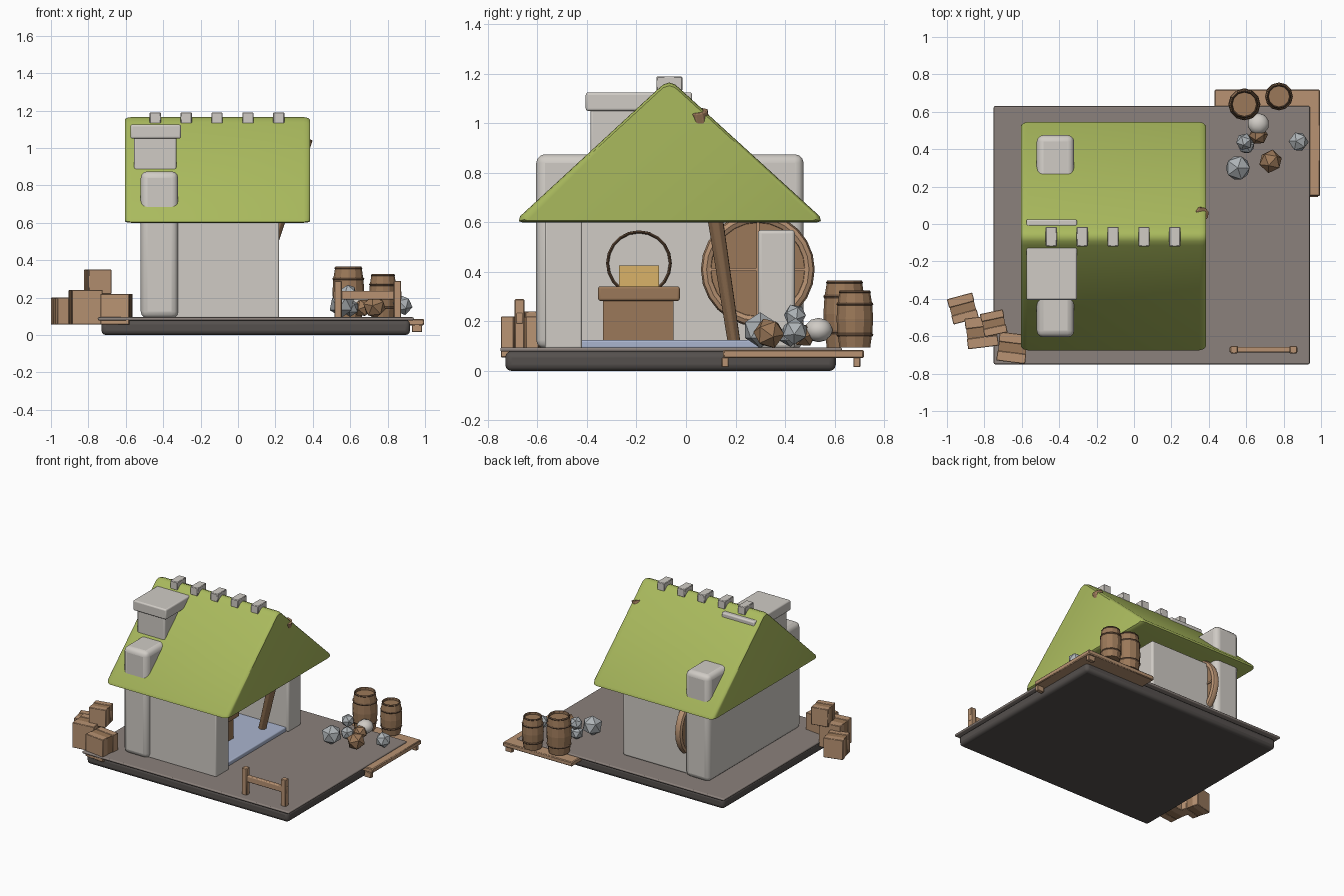
import bpy, bmesh, math
from mathutils import Vector, Matrix

if "Cube" in bpy.data.objects:
    bpy.data.objects.remove(bpy.data.objects["Cube"])

def mat(name, c):
    m = bpy.data.materials.new(name)
    m.diffuse_color = (*c, 1)
    m.use_nodes = True
    m.node_tree.nodes["Principled BSDF"].inputs["Base Color"].default_value = m.diffuse_color
    return m

STONE = mat("pale_stone", (.63, .60, .56))
ROOF = mat("green_roof", (.40, .49, .11))
GROUND = mat("ground", (.26, .22, .20))
DARK = mat("dark_base", (.09, .08, .075))
WOOD = mat("wood", (.48, .29, .17))
BROWN = mat("brown_wood", (.33, .19, .10))
DEEP = mat("deep_wood", (.14, .08, .045))
FLOOR = mat("blue_floor", (.40, .46, .62))
GOLD = mat("ember", (.70, .45, .14))
GREY = mat("grey_rock", (.42, .45, .47))

def make(name, bm, m, bevel=0, smooth=False, segs=3):
    bmesh.ops.recalc_face_normals(bm, faces=bm.faces)
    me = bpy.data.meshes.new(name)
    bm.to_mesh(me)
    bm.free()
    ob = bpy.data.objects.new(name, me)
    bpy.context.collection.objects.link(ob)
    me.materials.append(m)
    if bevel:
        b = ob.modifiers.new("bevel", 'BEVEL')
        b.width, b.segments = bevel, segs
    if smooth:
        bpy.ops.object.select_all(action='DESELECT')
        ob.select_set(True)
        bpy.context.view_layer.objects.active = ob
        bpy.ops.object.shade_smooth_by_angle(angle=math.radians(40))
    return ob

def box(name, x, y, z, m, bevel=0, rot=0, segs=3):
    """Box from (min, max) pairs, turned about its own vertical axis."""
    bm = bmesh.new()
    size = [b - a for a, b in (x, y, z)]
    bmesh.ops.create_cube(bm, size=1, matrix=Matrix.Diagonal((*size, 1)))
    ob = make(name, bm, m, bevel, bevel > 0, segs)
    ob.location = [(a + b) / 2 for a, b in (x, y, z)]
    ob.rotation_euler.z = math.radians(rot)
    return ob

def rod(name, p, q, r1, r2, n, m, bevel=0, smooth=True):
    p, q = Vector(p), Vector(q)
    d = q - p
    bm = bmesh.new()
    bmesh.ops.create_cone(bm, cap_ends=True, segments=n, radius1=r1, radius2=r2, depth=d.length,
                          matrix=Matrix.Translation((p + q) / 2) @ d.to_track_quat('Z', 'Y').to_matrix().to_4x4())
    return make(name, bm, m, bevel, smooth)

def lathe(name, profile, n, m, smooth=False, closed=False):
    """Revolve (radius, z) points about z; closed profiles make rings."""
    bm = bmesh.new()
    rings = [[bm.verts.new((r * math.cos(t), r * math.sin(t), z))
              for t in (2 * math.pi * i / n for i in range(n))] for r, z in profile]
    pairs = list(zip(rings, rings[1:])) + ([(rings[-1], rings[0])] if closed else [])
    for a, b in pairs:
        for i in range(n):
            j = (i + 1) % n
            bm.faces.new((a[i], a[j], b[j], b[i]))
    if not closed:
        bm.faces.new(rings[0])
        bm.faces.new(rings[-1])
    return make(name, bm, m, 0, smooth)

def ring_profile(r, w, h, z=0, n=8):
    return [(r + w * math.cos(2 * math.pi * i / n), z + h * math.sin(2 * math.pi * i / n)) for i in range(n)]

# Ground slab
box("base_slab", (-.73, .92), (-.73, .605), (0, .08), DARK, .025)
box("ground_plate", (-.75, .94), (-.75, .63), (.078, .095), GROUND, .007)

# Walls and chimney
box("side_wall_block", (-.52, -.32), (-.605, .475), (.09, .875), STONE, .035)
box("front_wall", (-.5, .22), (-.57, -.42), (.09, .66), STONE, .008)
box("back_wall", (-.5, .21), (.29, .44), (.09, .57), STONE, .015)
box("interior_floor", (-.4, .19), (-.43, .30), (.09, .125), FLOOR, .008)
box("chimney_stack", (-.555, -.33), (-.385, 0), (.75, 1.06), STONE, .01)
box("chimney_cap", (-.575, -.305), (-.405, .025), (1.05, 1.125), STONE, .01)

# Roof: rounded gable profile lofted along x, with softened ends
profile = [(-.675, .605), (-.67, .625), (-.115, 1.137), (-.092, 1.157), (-.068, 1.165),
           (-.044, 1.157), (-.021, 1.137), (.54, .625), (.545, .605), (.53, .6), (-.66, .6)]
bm = bmesh.new()
loops = []
for x, s in ((-.605, .965), (-.599, .98), (-.588, .993), (-.57, 1), (.35, 1), (.368, .993), (.379, .98), (.385, .965)):
    loops.append([bm.verts.new((x, -.068 + (y + .068) * s, .8 + (z - .8) * s)) for y, z in profile])
for a, b in zip(loops, loops[1:]):
    for i in range(len(a)):
        j = (i + 1) % len(a)
        bm.faces.new((a[i], a[j], b[j], b[i]))
bm.faces.new(loops[0])
bm.faces.new(loops[-1])
make("roof", bm, ROOF, 0, True)
for i in range(5):
    x = -.442 + .165 * i
    box(f"ridge_block_{i}", (x - .03, x + .03), (-.12, -.015), (1.13, 1.19), STONE, .004, segs=1)

# Leaning beam that pierces the roof
rod("leaning_beam", (.06, .195, .11), (.365, .052, 1.05), .027, .038, 8, BROWN, .004)

# Forge
box("forge_body", (-.34, 0), (-.335, -.05), (.12, .285), BROWN)
box("forge_top", (-.34, .03), (-.355, -.025), (.283, .342), BROWN, .01)
rod("forge_hood", (-.34, -.19, .435), (-.12, -.19, .435), .127, .127, 20, STONE)
hood_ring = lathe("forge_hood_rim", ring_profile(.127, .006, .012), 20, DEEP, True, True)
hood_ring.rotation_euler.y = math.pi / 2
hood_ring.location = (-.12, -.19, .435)
box("ember_block", (-.16, -.03), (-.27, -.11), (.34, .425), GOLD)

# Large wheel set through the back wall
rim = lathe("wheel_rim", ring_profile(.207, .023, .028), 24, WOOD, True, True)
rim.rotation_euler.y = math.pi / 2
rim.location = (-.29, .29, .41)
rod("wheel_disc", (-.305, .29, .41), (-.275, .29, .41), .2, .2, 24, BROWN)
box("wheel_spoke_upright", (-.28, -.268), (.284, .296), (.21, .61), WOOD)
box("wheel_spoke_level", (-.28, -.268), (.09, .49), (.404, .416), WOOD)

# Barrels
def barrel(name, x, y, z, r, h):
    n = 12
    parts = [lathe(name + "_staves", [(r * .84, 0), (r * .95, h * .25), (r, h * .5), (r * .95, h * .75),
                                      (r * .84, h * .97), (r * .74, h * .97), (r * .74, h * .93)], n, BROWN)]
    for i, (t, k) in enumerate(((.22, .95), (.76, .95), (.97, .82))):
        parts.append(lathe(f"{name}_hoop_{i}", ring_profile(r * k, r * .06, h * .03, h * t, 4), n, DEEP, False, True))
    for p in parts:
        p.location = (x, y, z)

barrel("barrel_tall", .59, .64, .095, .085, .27)
barrel("barrel_short", .775, .682, .095, .074, .23)

# Low plank platform at the back right corner
box("platform", (.43, .995), (.15, .718), (.052, .085), WOOD, .005, segs=1)
for i, y in enumerate((.158, .69)):
    box(f"platform_foot_{i}", (.93, .985), (y - .014, y + .014), (.015, .055), WOOD, .003, segs=1)

# Hitching rail
for i, x in enumerate((.535, .852)):
    box(f"rail_post_{i}", (x - .02, x + .02), (-.692, -.652), (.09, .29), WOOD, .004, segs=1)
box("rail_bar", (.51, .875), (-.686, -.658), (.19, .235), WOOD, .006)

# Rock pile
rocks = [(.555, .3, .165, .072, GREY, 1), (.73, .335, .152, .064, BROWN, 1), (.88, .44, .16, .055, GREY, 1),
         (.59, .44, .225, .047, GREY, 1), (.665, .475, .145, .052, BROWN, 1), (.665, .535, .165, .058, STONE, 2),
         (.6, .42, .145, .048, GREY, 1)]
for i, (x, y, z, r, m, sub) in enumerate(rocks):
    bm = bmesh.new()
    bmesh.ops.create_icosphere(bm, subdivisions=sub, radius=r)
    rock = make(f"rock_{i}", bm, m, 0, sub > 1)
    rock.location = (x, y, z)
    rock.rotation_euler = (i * .9, i * 1.7, i * 2.3)
    if sub > 1:
        rock.rotation_euler = (0, 0, 0)
        rock.scale.z = .85

# Crates: darker core between two pale board ends
def crate(name, x, y, z0, z1, w, rot):
    core = box(name + "_core", (x - w / 2 + .003, x + w / 2 - .003), (y - w / 2 + .003, y + w / 2 - .003),
               (z0 + .002, z1 - .003), BROWN, 0, rot)
    side = Matrix.Rotation(math.radians(rot), 3, 'Z') @ Vector((0, 1, 0))
    for i, s in enumerate((-1, 1)):
        c = Vector((x, y, 0)) + side * s * w * .33
        box(f"{name}_boards_{i}", (c.x - w / 2, c.x + w / 2), (c.y - w * .17, c.y + w * .17),
            (z0, z1), WOOD, .003, rot, 1)

crate("crate_left", -.915, -.452, .055, .2, .14, 15)
crate("crate_middle", -.815, -.578, .055, .24, .165, 7)
crate("crate_upper", -.75, -.53, .22, .35, .125, 12)
crate("crate_right", -.65, -.662, .055, .22, .155, -7)
